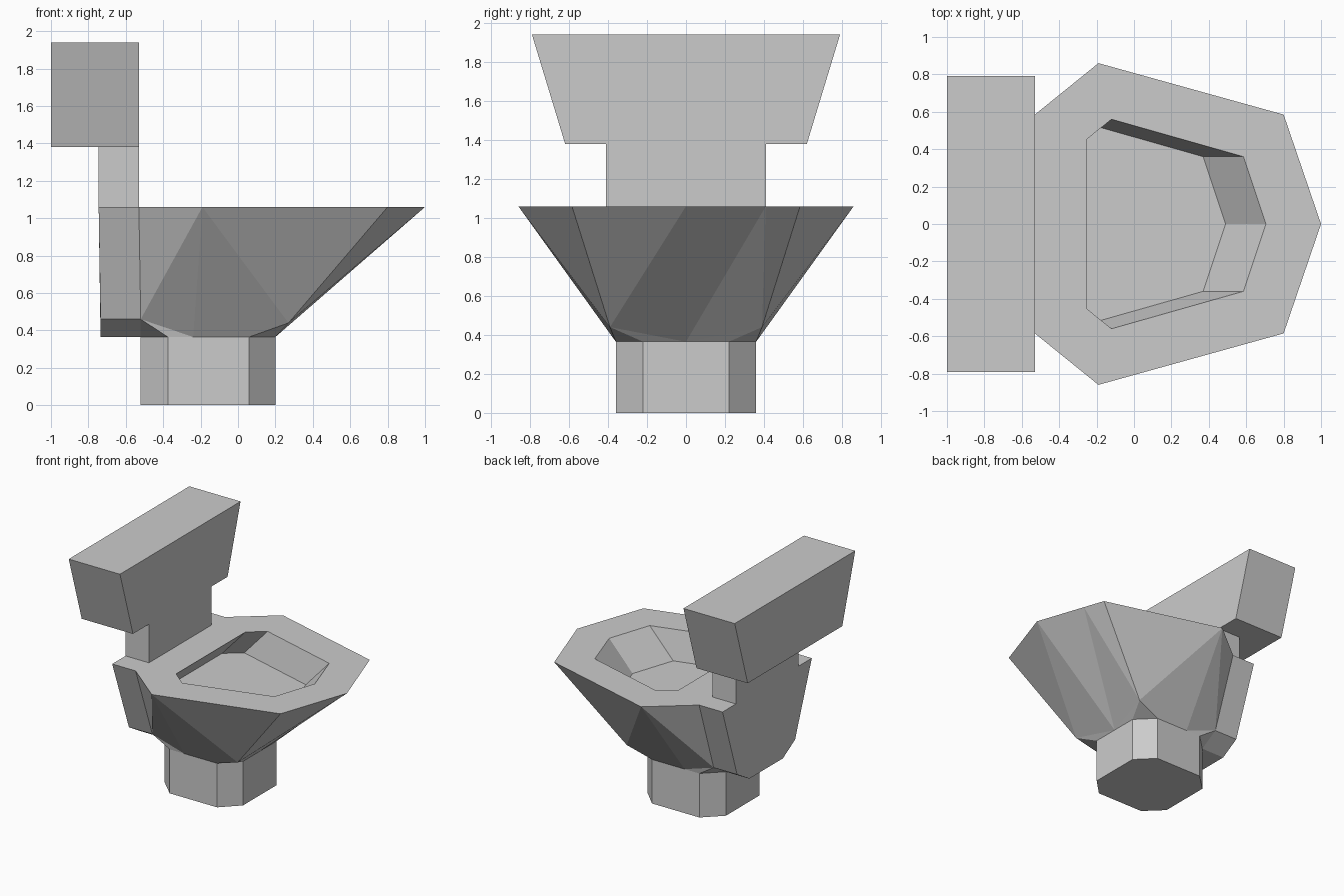
import bpy
import bmesh
from mathutils import Vector

# Remove only the default cube
default_cube = bpy.data.objects.get("Cube")
if default_cube:
    bpy.data.objects.remove(default_cube, do_unlink=True)

# Single plain grey material
grey = bpy.data.materials.new("plain_grey")
grey.use_nodes = True
grey_colour = (0.6, 0.6, 0.6, 1.0)
grey.diffuse_color = grey_colour
grey.node_tree.nodes["Principled BSDF"].inputs["Base Color"].default_value = grey_colour


def make_object(name, faces):
    """Build one flat-shaded mesh from a list of corner-point faces."""
    mesh_builder = bmesh.new()
    for corners in faces:
        mesh_builder.faces.new([mesh_builder.verts.new(point) for point in corners])
    bmesh.ops.remove_doubles(mesh_builder, verts=mesh_builder.verts[:], dist=0.0005)
    bmesh.ops.recalc_face_normals(mesh_builder, faces=mesh_builder.faces[:])
    mesh = bpy.data.meshes.new(name)
    mesh_builder.to_mesh(mesh)
    mesh_builder.free()
    mesh.materials.append(grey)
    built = bpy.data.objects.new(name, mesh)
    bpy.context.collection.objects.link(built)
    return built


def mirror(point):
    return Vector((point[0], -point[1], point[2]))


def both_sides(face):
    return [face, [mirror(point) for point in face]]


def symmetric_ring(half, z):
    """Closed outline from a half outline, mirrored across the centre plane."""
    left = [Vector((x, y, z)) for x, y in half]
    right = [mirror(point) for point in reversed(left) if point.y > 0]
    return left + right


def bridge(lower, upper):
    """Quads joining two matching rings."""
    count = len(lower)
    return [[lower[i], lower[(i + 1) % count], upper[(i + 1) % count], upper[i]]
            for i in range(count)]


def loft(name, lower, upper):
    return make_object(name, bridge(lower, upper) + [lower, upper])


# Shared levels and depths
base_top, shoulder, rim_z, tank_z, top_z = 0.365, 0.46, 1.06, 1.38, 1.94
basin_z, wall_x = 0.825, -0.53

# Octagonal pedestal
foot = [(-0.52, 0.22), (-0.375, 0.36), (0.06, 0.36), (0.2, 0.22)]
loft("pedestal", symmetric_ring(foot, 0), symmetric_ring(foot, base_top))

# Rim and sunken basin, whose floor is shifted backwards
rim = symmetric_ring([(wall_x, 0.585), (-0.19, 0.86), (0.8, 0.585), (1, 0)], rim_z)
opening = symmetric_ring([(-0.25, 0.455), (-0.12, 0.56), (0.585, 0.36), (0.705, 0)], rim_z)
basin = [Vector((point.x - 0.215, point.y, basin_z)) for point in opening]
bowl_faces = bridge(opening, rim) + bridge(basin, opening) + [basin]

# Bowl sides: faceted skin from rim down to the pedestal
rim_back, rim_wide, rim_front, tip = rim[:4]
foot_back, foot_side, foot_fore, foot_front = symmetric_ring(foot, base_top)[:4]
hip = Vector((-0.52, 0.38, shoulder))
knee = Vector((0.27, 0.39, 0.44))
foot_mid = Vector((-0.24, 0.36, base_top))
keel = Vector((0.2, 0, base_top))
for side_face in (
    [rim_back, rim_wide, hip],
    [rim_wide, foot_mid, hip],
    [hip, foot_mid, foot_side],
    [rim_wide, knee, foot_fore, foot_mid],
    [rim_wide, rim_front, knee],
    [knee, foot_front, foot_fore],
    [knee, keel, foot_front],
    [hip, foot_side, foot_back],
):
    bowl_faces += both_sides(side_face)

# Bowl nose: twisted facets running across the front
crease = tip.lerp(rim_front, 0.7)
bowl_faces += [
    [mirror(rim_front), tip, mirror(knee)],
    [tip, keel, mirror(knee)],
    [tip, crease, keel],
    [crease, knee, keel],
    [crease, rim_front, knee],
]
make_object("bowl", bowl_faces)

# Back support with chamfered lower corners
front_edge = [rim_back, hip, foot_back]
back_edge = [Vector((-0.745, rim_back.y, rim_z)),
             Vector((-0.735, hip.y, shoulder)),
             Vector((-0.735, foot_back.y, base_top))]
front_outline = front_edge + [mirror(point) for point in reversed(front_edge)]
back_outline = back_edge + [mirror(point) for point in reversed(back_edge)]
loft("back_support", back_outline, front_outline)


def block(name, back, half_low, half_high, low, high):
    """Block against the wall plane with sloping sides."""
    lower = symmetric_ring([(back, half_low), (wall_x, half_low)], low)
    upper = symmetric_ring([(back, half_high), (wall_x, half_high)], high)
    return loft(name, lower, upper)


# Neck and flared tank
block("neck", -0.745, 0.41, 0.41, rim_z, tank_z)
block("tank", -1, 0.62, 0.79, tank_z, top_z)
